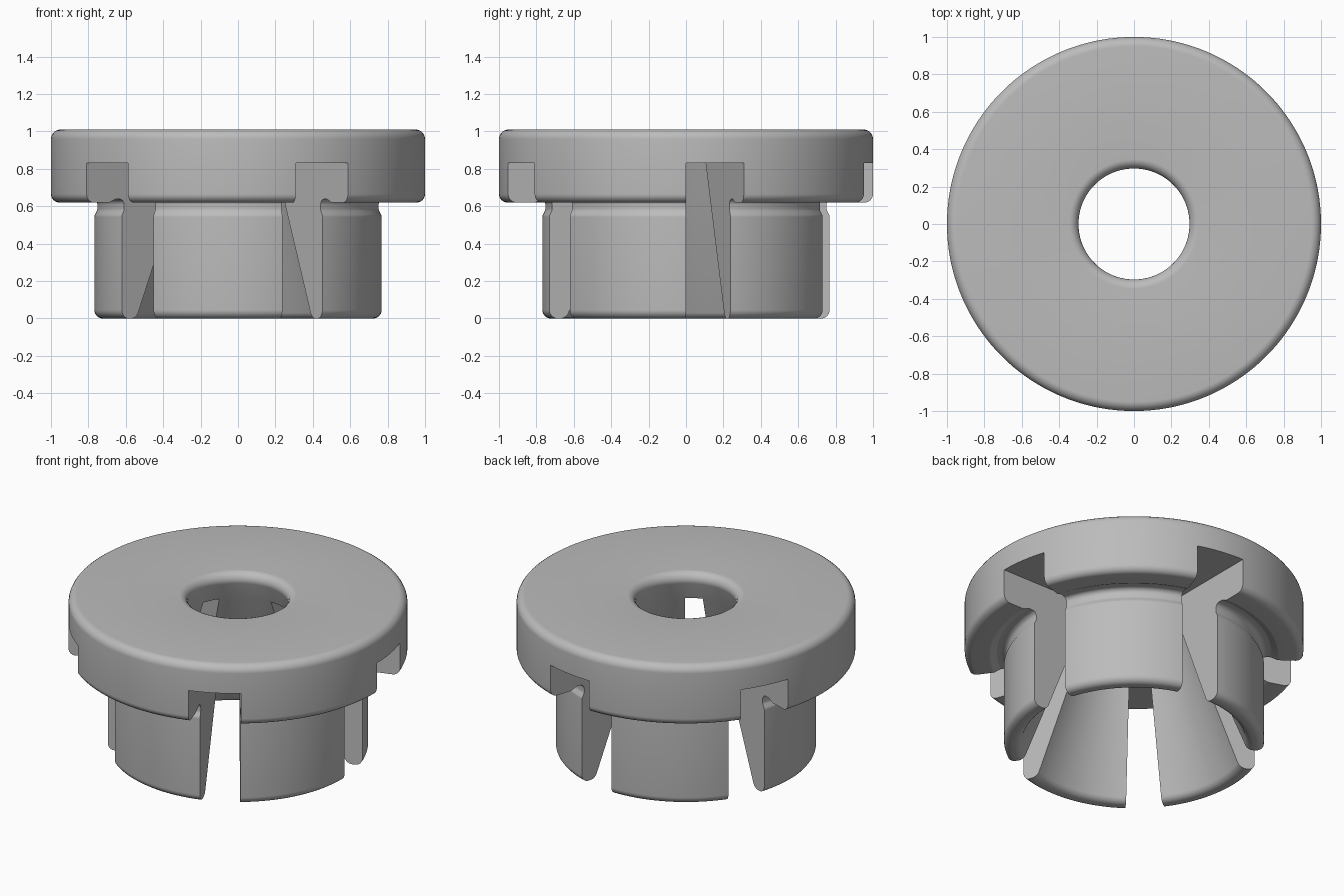
import bpy
import bmesh
from math import cos, sin, tan, radians
from mathutils import Vector

cube = bpy.data.objects.get("Cube")
if cube:
    bpy.data.objects.remove(cube)

SLOTS, STEP = 5, 2          # slots around the ring, degrees per facet
PITCH, SLOT = 360 // SLOTS, 18


def rounded(corners, steps=6):
    """Turn (radius, height, fillet) corners into an open rounded profile."""
    pts = []
    for i, (r, z, fillet) in enumerate(corners):
        p = Vector((r, z))
        if not fillet:
            pts.append(p)
            continue
        a = (Vector(corners[i - 1][:2]) - p).normalized()
        b = (Vector(corners[i + 1][:2]) - p).normalized()
        half = a.angle(b) / 2
        centre = p + (a + b).normalized() * (fillet / sin(half))
        start = p + a * (fillet / tan(half)) - centre
        end = p + b * (fillet / tan(half)) - centre
        for k in range(steps + 1):
            t = k / steps
            pts.append(centre + start.lerp(end, t).normalized() * fillet)
    return pts


# Solid rim above the slots, from the outer wall over the top into the bore
upper = rounded([(1, 0.83, 0), (1, 1.01, 0.05), (0.275, 1.01, 0.05), (0.34, 0.83, 0)])
# Slotted part: conical bore, rounded foot, undercut neck, flange underside
lower = rounded([(0.34, 0.83, 0), (0.672, 0, 0.05), (0.768, 0, 0.045),
                 (0.768, 0.55, 0.03), (0.752, 0.58, 0.03), (0.752, 0.638, 0.03),
                 (0.81, 0.638, 0.02), (0.85, 0.62, 0.02), (1, 0.62, 0.045), (1, 0.83, 0)])
profile = upper + lower[1:-1]
n_up, n = len(upper), len(profile)

bm = bmesh.new()
rings = [[bm.verts.new((p.x * cos(radians(a)), p.x * sin(radians(a)), p.y)) for p in profile]
         for a in range(0, 360, STEP)]

# Skin each step: only the rim inside a slot, the full section elsewhere
for i, ring in enumerate(rings):
    nxt = rings[(i + 1) % len(rings)]
    count = n_up if (i * STEP) % PITCH < SLOT else n
    for j in range(count):
        k = (j + 1) % count
        bm.faces.new((ring[j], ring[k], nxt[k], nxt[j]))

# Flat side walls of the slots
for s in range(SLOTS):
    for a in (s * PITCH, s * PITCH + SLOT):
        ring = rings[a // STEP]
        bm.faces.new(ring[n_up - 1:] + ring[:1])

bmesh.ops.delete(bm, geom=[v for v in bm.verts if not v.link_faces], context='VERTS')
bmesh.ops.recalc_face_normals(bm, faces=bm.faces)
mesh = bpy.data.meshes.new("slotted_collar")
bm.to_mesh(mesh)
bm.free()

grey = bpy.data.materials.new("light_grey")
grey.use_nodes = True
colour = (0.5, 0.5, 0.5, 1)
grey.diffuse_color = colour
grey.node_tree.nodes["Principled BSDF"].inputs["Base Color"].default_value = colour
mesh.materials.append(grey)

collar = bpy.data.objects.new("slotted_collar", mesh)
bpy.context.collection.objects.link(collar)
bpy.context.view_layer.objects.active = collar
collar.select_set(True)
bpy.ops.object.shade_smooth_by_angle(angle=radians(30))
